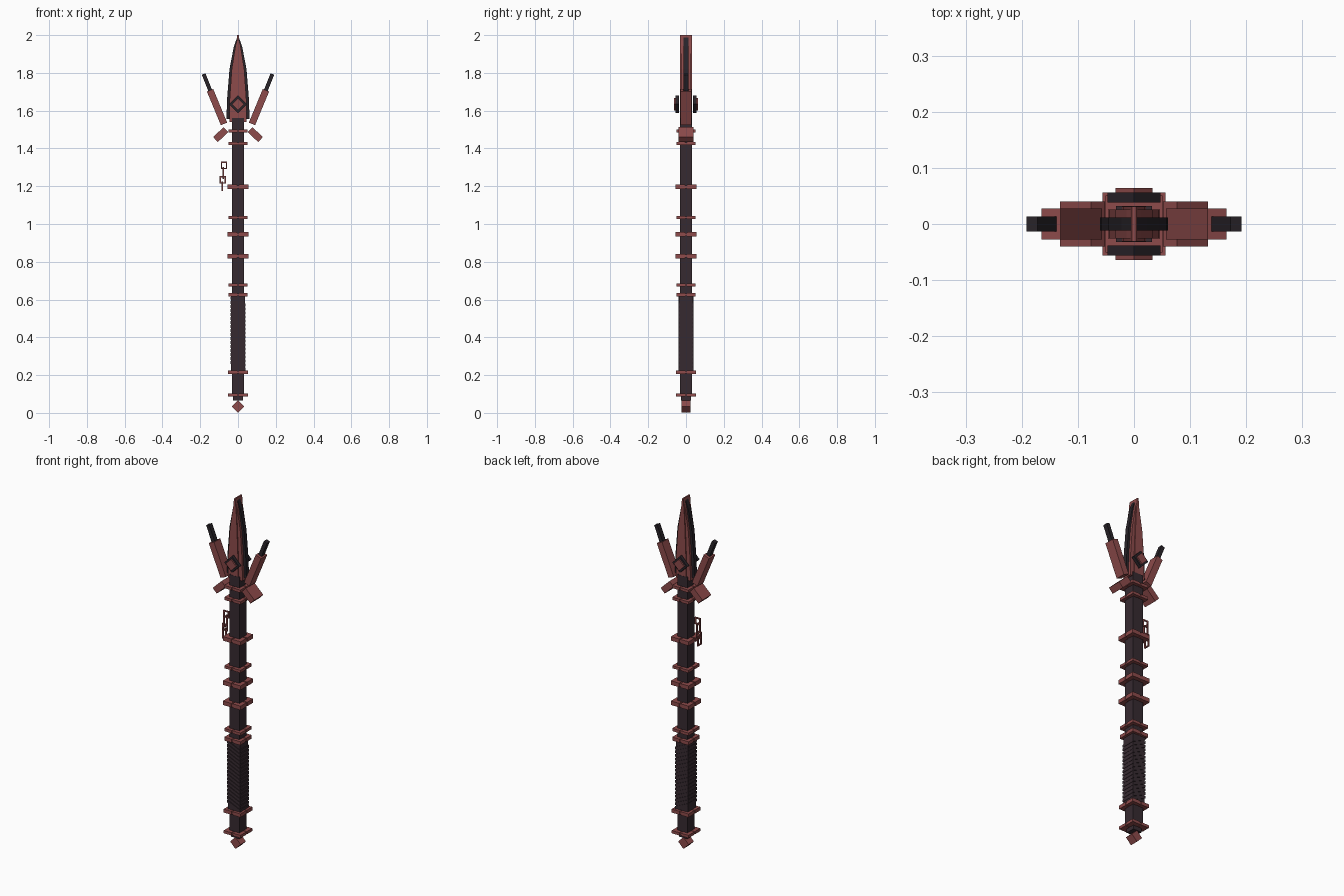
import bpy, bmesh
from math import pi, radians, atan2
from mathutils import Vector, Matrix

cube = bpy.data.objects.get("Cube")
if cube:
    bpy.data.objects.remove(cube, do_unlink=True)


def material(name, rgb):
    m = bpy.data.materials.new(name)
    m.use_nodes = True
    m.diffuse_color = (*rgb, 1)
    m.node_tree.nodes["Principled BSDF"].inputs["Base Color"].default_value = (*rgb, 1)
    return m


RED = material("dull red", (0.27, 0.07, 0.07))
DARK = material("dark plum", (0.037, 0.023, 0.03))
BLACK = material("edge black", (0.022, 0.017, 0.022))


def finish(name, bm, mat):
    bmesh.ops.recalc_face_normals(bm, faces=bm.faces)
    mesh = bpy.data.meshes.new(name)
    bm.to_mesh(mesh)
    bm.free()
    mesh.materials.append(mat)
    obj = bpy.data.objects.new(name, mesh)
    bpy.context.collection.objects.link(obj)
    return obj


def add_box(bm, centre, size, tilt=0):
    """Add a box, tilted in the front plane (positive leans its top to +x)."""
    m = (Matrix.Translation(centre) @ Matrix.Rotation(tilt, 4, 'Y')
         @ Matrix.Diagonal((*size, 1)))
    return bmesh.ops.create_cube(bm, size=1, matrix=m)["verts"]


def box(name, centre, size, mat, tilt=0):
    bm = bmesh.new()
    add_box(bm, centre, size, tilt)
    return finish(name, bm, mat)


def bar(name, start, end, width, depth, mat):
    """A box running between two points (x, z) of the front plane."""
    a, b = Vector((start[0], 0, start[1])), Vector((end[0], 0, end[1]))
    d = b - a
    return box(name, (a + b) / 2, (width, depth, d.length), mat, atan2(d.x, d.z))


def slab(name, half_profile, depth, mat):
    """Mirror a half outline (x, z) and extrude it along y."""
    pts = half_profile + [(-x, z) for x, z in reversed(half_profile) if x > 0]
    bm = bmesh.new()
    f = bm.faces.new([bm.verts.new((x, -depth / 2, z)) for x, z in pts])
    ext = bmesh.ops.extrude_face_region(bm, geom=[f])["geom"]
    bmesh.ops.translate(bm, vec=(0, depth, 0),
                        verts=[v for v in ext if isinstance(v, bmesh.types.BMVert)])
    return finish(name, bm, mat)


# Shaft
box("shaft", (0, 0, 0.825), (0.064, 0.064, 1.47), DARK)
box("shaft_foot", (0, 0, 0.08), (0.052, 0.052, 0.03), DARK)

# Grip wound with slanted bands
bm = bmesh.new()
add_box(bm, (0, 0, 0.42), (0.074, 0.074, 0.4))
for i in range(17):
    for v in add_box(bm, (0, 0, 0.25 + i * 0.0212), (0.081, 0.081, 0.015)):
        v.co.z -= 0.45 * v.co.x
finish("grip_wrap", bm, DARK)

# Collars: a thin plate with a thicker block on each corner
for i, (z, half, h) in enumerate([
        (0.095, 0.053, 0.016), (0.215, 0.053, 0.02), (0.625, 0.051, 0.02),
        (0.677, 0.051, 0.016), (0.83, 0.056, 0.023), (0.945, 0.056, 0.023),
        (1.035, 0.051, 0.015), (1.197, 0.056, 0.023), (1.425, 0.051, 0.016),
        (1.492, 0.051, 0.016)]):
    bm = bmesh.new()
    add_box(bm, (0, 0, z), (2 * half - 0.006, 2 * half - 0.006, h * 0.7))
    w = half - 0.004
    for sx in (-1, 1):
        for sy in (-1, 1):
            add_box(bm, (sx * (half - w / 2), sy * (half - w / 2), z), (w, w, h))
    finish(f"collar_{i + 1}", bm, RED)

# Pommel
box("pommel", (0, 0, 0.034), (0.047, 0.047, 0.047), RED, pi / 4)

# Guard wings and side prongs
for side, s in (("left", 1), ("right", -1)):
    bar(f"{side}_guard_wing", (s * 0.064, 1.5), (s * 0.119, 1.447), 0.036, 0.08, RED)
    bar(f"{side}_prong", (s * 0.074, 1.53), (s * 0.148, 1.708), 0.036, 0.056, RED)
    bar(f"{side}_prong_tip", (s * 0.146, 1.704), (s * 0.182, 1.794), 0.021, 0.026, BLACK)

# Blade: black cutting edge, red core and raised spine
slab("blade_edge", [(0.061, 1.555), (0.058, 1.66), (0.045, 1.82), (0.022, 1.94), (0, 2.0)],
     0.024, BLACK)
slab("blade_core", [(0.046, 1.54), (0.044, 1.66), (0.033, 1.82), (0.013, 1.945), (0, 1.995)],
     0.052, RED)
slab("blade_spine", [(0.022, 1.54), (0.02, 1.7), (0.012, 1.9), (0.004, 2.0)], 0.062, RED)

# Diamond ornaments on both blade faces
for side, s in (("front", -1), ("back", 1)):
    for part, y, half, depth, mat in (("setting", 0.047, 0.047, 0.018, BLACK),
                                      ("gem", 0.059, 0.033, 0.01, RED)):
        w = half * 2 ** 0.5
        box(f"{side}_diamond_{part}", (0, s * y, 1.634), (w, depth, w), mat, pi / 4)

# Hanging chain of square links, every second one turned sideways
for i, (x, z, h) in enumerate([(-0.074, 1.31, 0.04), (-0.078, 1.27, 0.062),
                               (-0.081, 1.234, 0.04), (-0.084, 1.2, 0.05)]):
    bm = bmesh.new()
    w, t = 0.034, 0.007
    for s in (-1, 1):
        add_box(bm, (s * (w - t) / 2, 0, 0), (t, t, h))
        add_box(bm, (0, 0, s * (h - t) / 2), (w, t, t))
    turn = radians(90 * (i % 2))
    bm.transform(Matrix.Translation((x, 0, z)) @ Matrix.Rotation(turn, 4, 'Z'))
    finish(f"chain_link_{i + 1}", bm, RED)
